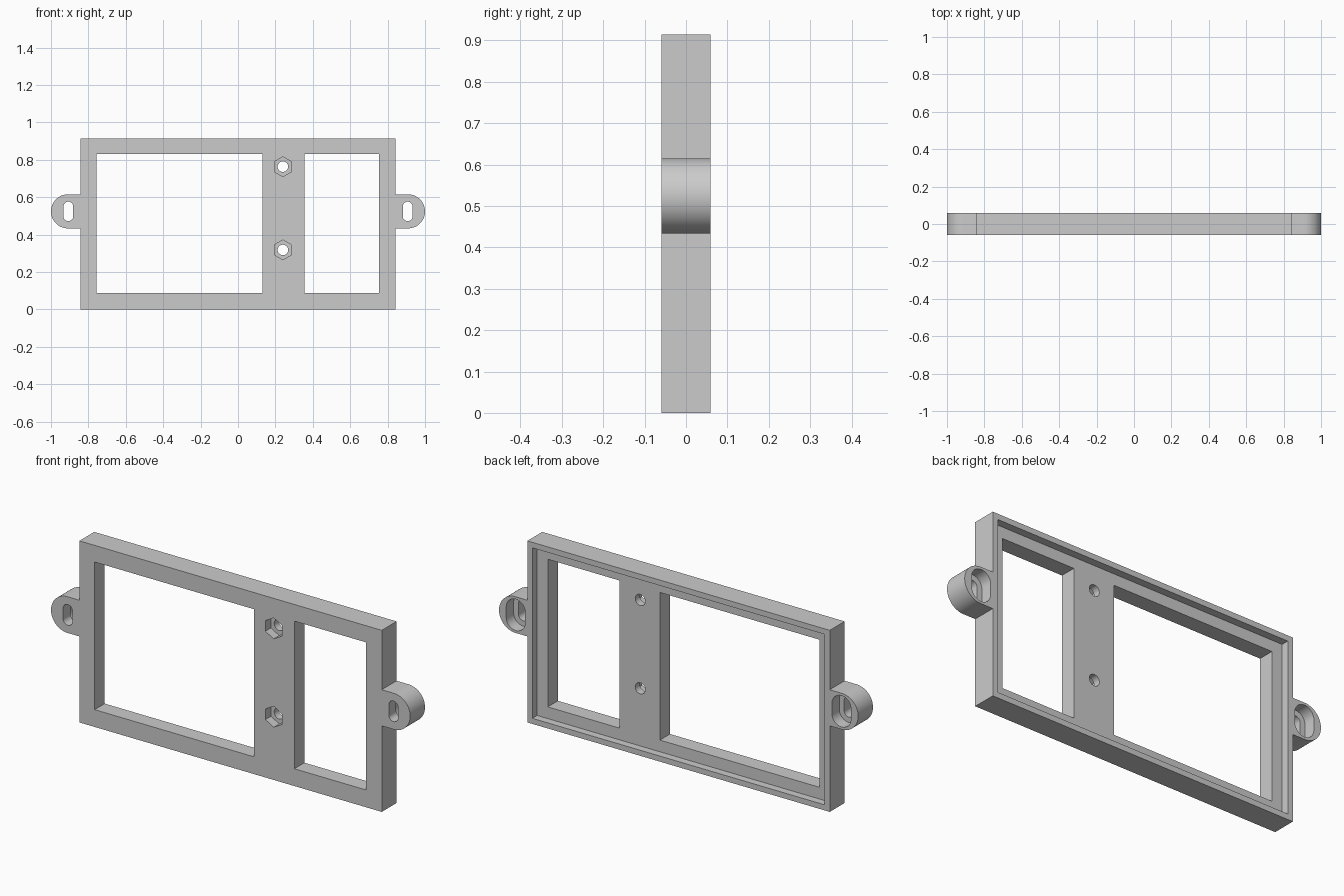
import bpy
import bmesh
from math import cos, sin, pi, radians

if "Cube" in bpy.data.objects:
    bpy.data.objects.remove(bpy.data.objects["Cube"], do_unlink=True)

FRONT, BACK = -0.059, 0.059
HEIGHT, HALF = 0.914, 0.842
FLOOR = 0.021            # depth at which the rear recess ends
LUG_X, LUG_Z = 0.909, 0.524

grey = bpy.data.materials.new("plain_grey")
grey.use_nodes = True
grey.diffuse_color = (0.6, 0.6, 0.6, 1)
grey.node_tree.nodes["Principled BSDF"].inputs["Base Color"].default_value = (0.6, 0.6, 0.6, 1)


def prism(name, outline, y0, y1):
    """Extrude an x-z outline from y0 to y1."""
    bm = bmesh.new()
    face = bm.faces.new([bm.verts.new((x, y0, z)) for x, z in outline])
    ext = bmesh.ops.extrude_face_region(bm, geom=[face])
    for v in ext["geom"]:
        if isinstance(v, bmesh.types.BMVert):
            v.co.y = y1
    bmesh.ops.recalc_face_normals(bm, faces=bm.faces[:])
    mesh = bpy.data.meshes.new(name)
    bm.to_mesh(mesh)
    bm.free()
    mesh.materials.append(grey)
    obj = bpy.data.objects.new(name, mesh)
    bpy.context.collection.objects.link(obj)
    return obj


def rect(x0, x1, z0, z1):
    return [(x0, z0), (x1, z0), (x1, z1), (x0, z1)]


def ring(x, z, r, n):
    """Regular polygon with a corner at the top."""
    return [(x + r * sin(2 * pi * i / n), z + r * cos(2 * pi * i / n)) for i in range(n)]


def slot(x, z, r, rise, n=24):
    """Upright rounded slot."""
    arc = [pi * i / n for i in range(n + 1)]
    return ([(x + r * cos(a), z + rise + r * sin(a)) for a in arc]
            + [(x - r * cos(a), z - rise - r * sin(a)) for a in arc])


def combine(obj, other, operation):
    mod = obj.modifiers.new(operation.lower(), "BOOLEAN")
    mod.operation = operation
    mod.solver = "EXACT"
    mod.object = other
    bpy.context.view_layer.objects.active = obj
    bpy.ops.object.modifier_apply(modifier=mod.name)
    bpy.data.objects.remove(other, do_unlink=True)


# Rectangular body
frame = prism("mounting_frame", rect(-HALF, HALF, 0, HEIGHT), FRONT, BACK)

# Rounded side lugs, overlapping the body
for side in (-1, 1):
    r = 1 - LUG_X
    arc = [-pi / 2 + pi * i / 48 for i in range(49)]
    outline = [(0.825, LUG_Z - r)]
    outline += [(LUG_X + r * cos(a), LUG_Z + r * sin(a)) for a in arc]
    outline += [(0.825, LUG_Z + r)]
    combine(frame, prism("side_lug", [(side * x, z) for x, z in outline], FRONT, BACK), "UNION")

# Openings: outline, start depth, end depth
cuts = [
    (rect(-0.814, 0.814, 0.028, HEIGHT - 0.028), FLOOR, 0.2),   # rear recess
    (rect(-0.757, 0.13, 0.087, 0.83), -0.2, 0.2),               # wide window
    (rect(0.355, 0.755, 0.087, 0.83), -0.2, 0.2),               # narrow window
]
for z in (0.318, 0.763):
    cuts.append((ring(0.24, z, 0.053, 6), -0.2, -0.015))        # nut pocket
    cuts.append((ring(0.24, z, 0.028, 32), -0.2, 0.2))          # screw hole
for side in (-1, 1):
    cuts.append((slot(side * 0.907, LUG_Z, 0.026, 0.026), -0.2, 0.2))    # lug slot
    cuts.append((slot(side * 0.907, LUG_Z, 0.053, 0.026), 0.0, 0.2))     # slot counterbore
for outline, y0, y1 in cuts:
    combine(frame, prism("cutter", outline, y0, y1), "DIFFERENCE")

# Smooth curved walls, crisp edges
bpy.ops.object.select_all(action="DESELECT")
frame.select_set(True)
bpy.context.view_layer.objects.active = frame
bpy.ops.object.shade_smooth_by_angle(angle=radians(30))
